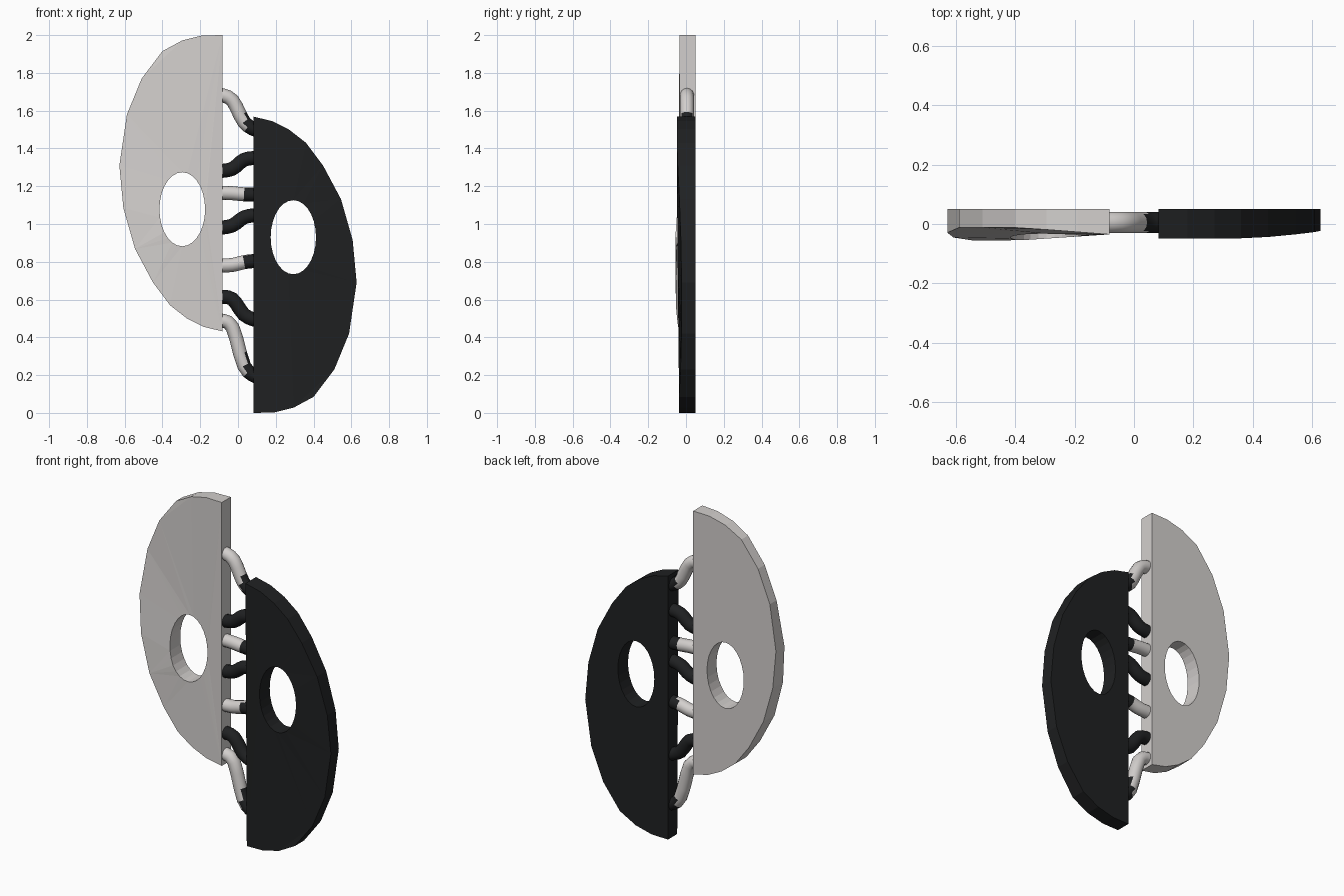
import bpy, bmesh, math
from mathutils import Vector

if "Cube" in bpy.data.objects:
    bpy.data.objects.remove(bpy.data.objects["Cube"])


def material(name, rgb):
    m = bpy.data.materials.new(name)
    m.diffuse_color = (*rgb, 1)
    m.use_nodes = True
    m.node_tree.nodes["Principled BSDF"].inputs["Base Color"].default_value = m.diffuse_color
    return m


pale = material("pale_grey", (0.65, 0.625, 0.61))
black = material("soft_black", (0.014, 0.015, 0.016))


def finish(bm, name, mats):
    bmesh.ops.recalc_face_normals(bm, faces=bm.faces[:])
    me = bpy.data.meshes.new(name)
    bm.to_mesh(me)
    bm.free()
    for m in mats:
        me.materials.append(m)
    ob = bpy.data.objects.new(name, me)
    bpy.context.collection.objects.link(ob)
    return ob


# half-moon outline of the left plate; the right one is turned by 180 degrees
OUTLINE = [(-.083, 2.0), (-.19, 1.998), (-.295, 1.972), (-.40, 1.915), (-.51, 1.77),
           (-.588, 1.58), (-.628, 1.31), (-.607, 1.085), (-.545, .868), (-.45, .69),
           (-.36, .57), (-.27, .50), (-.18, .455), (-.083, .432)]


def plate(name, outline, hole, front, mat):
    bm = bmesh.new()
    cx, cz, rx, rz = hole
    ring = [(cx + rx * math.cos(a), cz + rz * math.sin(a))
            for a in (i * math.tau / 28 for i in range(28))]
    edges = {0: [], 1: []}
    for pts in (outline, ring):
        loops = []
        for side in (0, 1):
            vs = [bm.verts.new((x, 0.051 if side else front(x, z), z)) for x, z in pts]
            n = len(vs)
            edges[side] += [bm.edges.new((vs[i], vs[(i + 1) % n])) for i in range(n)]
            loops.append(vs)
        # rim and hole walls
        for i in range(n):
            j = (i + 1) % n
            bm.faces.new((loops[0][i], loops[0][j], loops[1][j], loops[1][i]))
    # front and back skins around the hole
    for side, d in ((0, -1), (1, 1)):
        bmesh.ops.triangle_fill(bm, edges=edges[side], use_beauty=True, normal=(0, d, 0))
    return finish(bm, name, [mat])


def left_front(x, z):
    # front leans back at the upper rim and bulges at the lower rim
    out = min(1, (abs(x) - .083) / .3)
    t = max(0, min(1, (1.55 - z) / .6))
    return -.035 + out * (.023 - .043 * t)


def right_front(x, z):
    return -.036 - .012 * min(1, z / 1.2) + .02 * max(0, (abs(x) - .4) / .23)


plate("left_plate", OUTLINE, (-.295, 1.078, .121, .196), left_front, pale)
plate("right_plate", [(-x, 2.0 - z) for x, z in OUTLINE], (.293, .93, .12, .196),
      right_front, black)


def tube(name, zs, tipped):
    # bent link in the xz plane, smoothed through four control heights
    ctrl = [(-.095, zs[0]), (-.03, zs[1]), (.032, zs[2]), (.095, zs[3])]
    p = [Vector((x, .005, z)) for x, z in ctrl]
    p = [p[0]] + p + [p[-1]]
    path = []
    for k in range(3):
        a, b, c, d = p[k:k + 4]
        for s in range(3):
            t = s / 3
            path.append(0.5 * (2 * b + (c - a) * t + (2 * a - 5 * b + 4 * c - d) * t * t
                               + (3 * b - a - 3 * c + d) * t ** 3))
    path.append(p[-1])
    bm = bmesh.new()
    rings = []
    for i, c in enumerate(path):
        tan = path[min(i + 1, len(path) - 1)] - path[max(i - 1, 0)]
        if i in (0, len(path) - 1):
            tan = Vector((1, 0, 0))
        tan.normalize()
        up = Vector((-tan.z, 0, tan.x))
        rings.append([bm.verts.new(c + .037 * (math.cos(a) * up + math.sin(a) * Vector((0, 1, 0))))
                      for a in (j * math.tau / 14 for j in range(14))])
    for r, q in zip(rings, rings[1:]):
        for j in range(14):
            f = bm.faces.new((r[j], r[(j + 1) % 14], q[(j + 1) % 14], q[j]))
            f.smooth = True
            # dark tip where a pale link meets the dark plate
            f.material_index = 1 if f.calc_center_median().x > .039 else 0
    bm.faces.new(rings[0])
    bm.faces.new(rings[-1]).material_index = 1
    finish(bm, name, [pale if tipped else black, black])


# connecting links, top to bottom, alternating colour
LINKS = [(1.685, 1.655, 1.54, 1.495), (1.28, 1.292, 1.34, 1.35), (1.165, 1.163, 1.157, 1.155),
         (.98, .992, 1.035, 1.048), (.78, .783, .798, .805), (.615, .603, .52, .49),
         (.49, .455, .25, .19)]
for i, zs in enumerate(LINKS):
    tube(f"link_{i + 1}", zs, i % 2 == 0)
